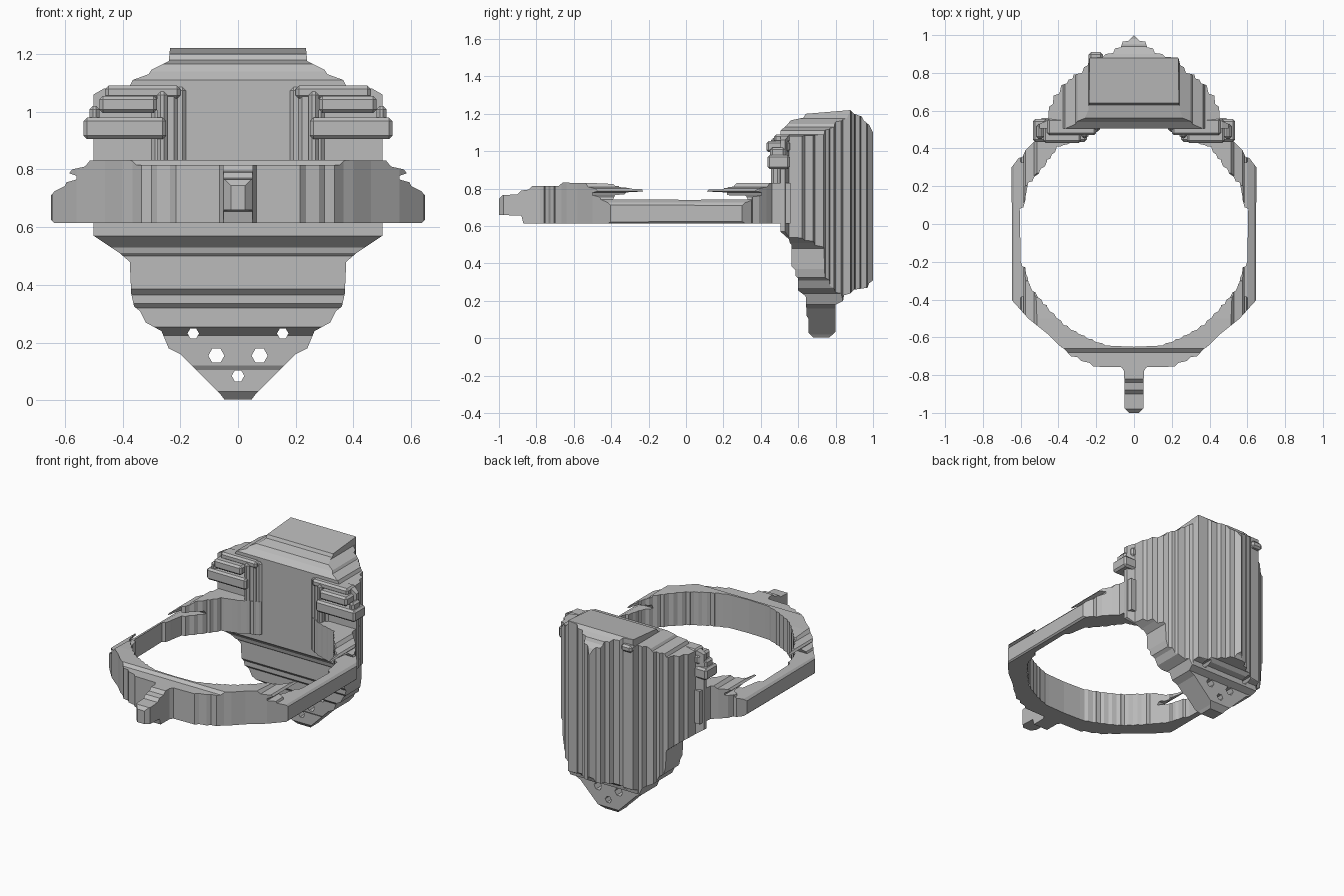
import bpy, bmesh, math
from mathutils import Vector

grey = bpy.data.materials.new("mid_grey")
grey.diffuse_color = (0.5, 0.5, 0.5, 1)


def mesh_object(name, bm):
    bmesh.ops.recalc_face_normals(bm, faces=bm.faces)
    me = bpy.data.meshes.new(name)
    bm.to_mesh(me)
    bm.free()
    me.materials.append(grey)
    ob = bpy.data.objects.new(name, me)
    bpy.context.collection.objects.link(ob)
    return ob


def prism(name, pts, axis, lo, hi):
    """Extrude a closed 2D outline along one axis."""
    place = {"x": lambda a, b, c: (c, a, b),
             "y": lambda a, b, c: (a, c, b),
             "z": lambda a, b, c: (a, b, c)}[axis]
    bm = bmesh.new()
    ends = [[bm.verts.new(place(a, b, c)) for a, b in pts] for c in (lo, hi)]
    n = len(pts)
    for loop in ends:
        bm.faces.new(loop)
    for i in range(n):
        j = (i + 1) % n
        bm.faces.new((ends[0][i], ends[0][j], ends[1][j], ends[1][i]))
    return mesh_object(name, bm)


def combine(ob, other, op):
    """Boolean, then discard the cutter."""
    mod = ob.modifiers.new("cut", "BOOLEAN")
    mod.operation, mod.object, mod.solver = op, other, "EXACT"
    deps = bpy.context.evaluated_depsgraph_get()
    me = bpy.data.meshes.new_from_object(ob.evaluated_get(deps))
    ob.modifiers.clear()
    ob.data = me
    bpy.data.objects.remove(other)


def hull(name, front, side, top):
    """Solid that matches three outlines."""
    ob = prism(name, top, "z", -0.5, 2)
    combine(ob, prism("side_cut", side, "x", -1.5, 1.5), "INTERSECT")
    combine(ob, prism("front_cut", front, "y", -1.5, 1.5), "INTERSECT")
    return ob


def mirrored(half):
    """Close a right-hand outline by mirroring it in x."""
    return half + [(-x, v) for x, v in reversed(half) if x > 1e-6]


def stairs(pts, size=0.045):
    """Turn slopes of an outline into small steps with bevelled corners."""
    out = [pts[0]]
    for (ax, ay), (bx, by) in zip(pts, pts[1:]):
        dx, dy = bx - ax, by - ay
        if min(abs(dx), abs(dy)) > 0.02:
            n = max(1, round(math.hypot(dx, dy) / size))
            for i in range(n):
                x, y = ax + dx * i / n, ay + dy * i / n
                out.append((x + dx / n * 0.65, y + dy / n * 0.15))
                out.append((x + dx / n, y + dy / n * 0.8))
        out.append((bx, by))
    return out


def box(name, x, y, z, bevel=0.012):
    bm = bmesh.new()
    bmesh.ops.create_cube(bm, size=1)
    for v in bm.verts:
        v.co = Vector([(a + b) / 2 + c * (b - a) for (a, b), c in zip((x, y, z), v.co)])
    if bevel:
        bmesh.ops.bevel(bm, geom=bm.edges[:], offset=bevel, segments=1, affect="EDGES")
    return mesh_object(name, bm)


# Stepped shell at the back
shell_front = mirrored([
    (0.045, 0), (0.06, 0.02), (0.2, 0.16), (0.24, 0.18), (0.265, 0.24),
    (0.32, 0.27), (0.34, 0.31), (0.36, 0.325), (0.37, 0.37), (0.375, 0.48),
    (0.41, 0.51), (0.44, 0.53), (0.5, 0.57), (0.5, 1.06), (0.465, 1.08),
    (0.375, 1.09), (0.365, 1.11), (0.31, 1.13), (0.3, 1.145), (0.26, 1.165),
    (0.24, 1.175), (0.235, 1.225)])
shell_side = [
    (0.505, 0.57), (0.55, 0.53), (0.555, 0.51), (0.565, 0.5), (0.565, 0.385),
    (0.585, 0.365), (0.585, 0.335), (0.6, 0.32), (0.6, 0.255), (0.64, 0.225),
    (0.645, 0.12), (0.655, 0.105), (0.655, 0.03), (0.68, 0.003), (0.765, 0.003),
    (0.8, 0.035), (0.8, 0.18), (0.84, 0.2), (0.845, 0.23), (0.88, 0.24),
    (0.9, 0.26), (0.97, 0.27), (0.98, 0.295), (1.0, 0.31), (1.0, 1.1),
    (0.98, 1.14), (0.95, 1.165), (0.94, 1.185), (0.9, 1.2), (0.88, 1.22),
    (0.64, 1.2), (0.63, 1.18), (0.56, 1.165), (0.54, 1.14), (0.505, 1.11)]
shell_top = mirrored([
    (0, 0.505), (0.5, 0.505), (0.5, 0.53), (0.455, 0.55), (0.45, 0.62),
    (0.43, 0.635), (0.425, 0.68), (0.395, 0.69), (0.385, 0.735), (0.355, 0.745),
    (0.345, 0.765), (0.325, 0.77), (0.32, 0.79), (0.275, 0.8), (0.265, 0.83),
    (0.245, 0.84), (0.235, 0.88), (0.165, 0.885), (0.15, 0.9), (0.11, 0.905),
    (0.1, 0.93), (0.07, 0.935), (0.06, 0.965), (0.03, 0.97), (0, 1.0)])
shell = hull("back_shell", shell_front, shell_side, shell_top)

# Round holes through the lower tip
for x, z, r in ((-0.155, 0.232, 0.02), (0.155, 0.232, 0.02),
                (-0.075, 0.155, 0.028), (0.075, 0.155, 0.028), (0, 0.085, 0.022)):
    ring = [(x + r * math.cos(i * math.pi / 3), z + r * math.sin(i * math.pi / 3))
            for i in range(6)]
    combine(shell, prism("hole_cut", ring, "y", 0.5, 1.1), "DIFFERENCE")

# Small lip behind the top panel
box("top_lip", (-0.24, -0.165), (0.84, 0.91), (1.14, 1.185))

# Hoop with raised front and back sections
hoop_top = mirrored([
    (0, -0.76), (0.215, -0.755), (0.235, -0.735), (0.28, -0.725), (0.3, -0.705),
    (0.335, -0.7), (0.365, -0.665), (0.4, -0.64), (0.46, -0.58), (0.56, -0.5),
    (0.645, -0.405), (0.648, 0.3), (0.61, 0.35), (0.59, 0.355), (0.575, 0.39),
    (0.535, 0.43), (0.5, 0.46), (0.49, 0.56), (0, 0.56)])
hoop_side = [
    (-0.9, 0.615), (0.6, 0.615), (0.6, 0.83), (0.27, 0.83), (0.255, 0.812),
    (0.21, 0.81), (0.2, 0.797), (0.12, 0.795), (0.11, 0.785), (0.21, 0.78),
    (0.22, 0.765), (0.32, 0.762), (0.33, 0.742), (-0.39, 0.742), (-0.38, 0.765),
    (-0.33, 0.77), (-0.32, 0.78), (-0.23, 0.785), (-0.235, 0.797), (-0.3, 0.8),
    (-0.31, 0.812), (-0.38, 0.815), (-0.39, 0.825), (-0.5, 0.83), (-0.66, 0.832),
    (-0.68, 0.815), (-0.9, 0.815)]
hoop_front = mirrored([
    (0.635, 0.613), (0.648, 0.625), (0.648, 0.71), (0.635, 0.725), (0.6, 0.742),
    (0.595, 0.755), (0.56, 0.765), (0.56, 0.778), (0.585, 0.787), (0.575, 0.8),
    (0.53, 0.81), (0.51, 0.835)])
hoop = hull("hoop", hoop_front, hoop_side, hoop_top)
opening = mirrored(stairs([
    (0, -0.65), (0.12, -0.645), (0.22, -0.61), (0.35, -0.54), (0.46, -0.43),
    (0.55, -0.32), (0.575, -0.23), (0.6, -0.19), (0.605, 0.08), (0.575, 0.14),
    (0.56, 0.22), (0.46, 0.34), (0.41, 0.41), (0.34, 0.43), (0.24, 0.47),
    (0.18, 0.505), (0, 0.505)]))
combine(hoop, prism("opening_cut", opening, "z", 0, 2), "DIFFERENCE")

# Nub on the front of the hoop
nub_side = [
    (-1.0, 0.66), (-0.88, 0.655), (-0.87, 0.615), (-0.72, 0.615), (-0.72, 0.815),
    (-0.82, 0.815), (-0.84, 0.795), (-0.88, 0.79), (-0.9, 0.77), (-0.98, 0.765),
    (-1.0, 0.745)]
nub_top = mirrored([(0.025, -1.0), (0.05, -0.975), (0.052, -0.78), (0.07, -0.75),
                    (0.07, -0.72)])
hull("front_nub", [(-1, 0), (1, 0), (1, 1), (-1, 1)], nub_side, nub_top)

# Stepped cheeks and grip bars on each side of the shell's front
cheek_parts = [
    ("cheek_step_inner", (0.18, 0.3), (0.49, 0.56), (0.8, 1.085)),
    ("cheek_step_middle", (0.21, 0.28), (0.475, 0.56), (0.8, 1.075)),
    ("cheek_step_outer", (0.245, 0.28), (0.455, 0.56), (0.8, 1.07)),
    ("cheek_cap", (0.2, 0.46), (0.47, 0.56), (1.045, 1.09)),
    ("grip_bar_lower", (0.25, 0.535), (0.435, 0.555), (0.905, 0.98)),
    ("grip_bar_upper", (0.28, 0.48), (0.43, 0.555), (0.995, 1.055)),
    ("grip_tip", (0.48, 0.515), (0.45, 0.53), (0.96, 1.02)),
]
for name, x, y, z in cheek_parts:
    box(name + "_right", x, y, z)
    box(name + "_left", (-x[1], -x[0]), y, z)
